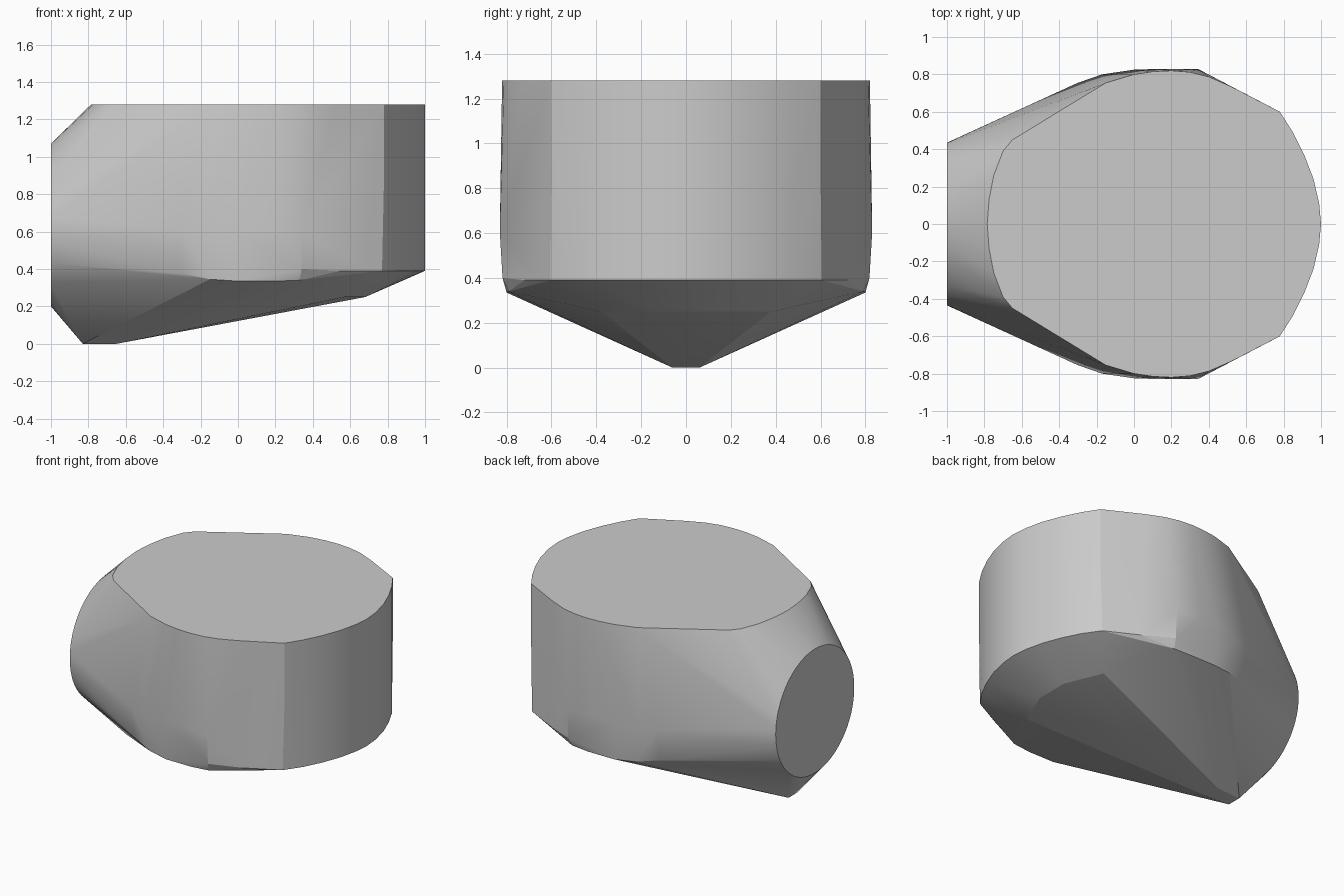
import bpy, bmesh, math

if "Cube" in bpy.data.objects:
    bpy.data.objects.remove(bpy.data.objects["Cube"])

# Half outlines (y >= 0), mirrored across the centre plane
top_rim = [(-.785, 0), (-.775, .13), (-.75, .26), (-.70, .39), (-.65, .45), (-.15, .755),
           (0, .80), (.1, .815), (.2, .82), (.3, .812), (.4, .787), (.52, .735), (.78, .60),
           (.85, .49), (.91, .37), (.96, .24), (.99, .11), (1, 0)]
low_rim = [(1, 0), (.99, .11), (.96, .24), (.91, .37), (.85, .49), (.77, .605), (.70, .642), (.55, .72)]
belly = [(.78, .60, .85), (.34, .83, .60), (.34, .818, .40), (.33, .79, .34),
         (.15, .83, .62), (.2, .80, .335), (0, .80, .335), (0, .825, .6),
         (-.17, .80, .58), (-.15, .77, .345), (-.30, .755, .60), (-.30, .71, .375)]
keel = [(-.83, .05, 0), (-.65, .06, 0), (.68, .12, .25), (.57, .38, .25)]

points = [(x, y, 1.28) for x, y in top_rim] + [(x, y, .39) for x, y in low_rim] + belly + keel
points += [(x, -y, z) for x, y, z in points if y > 0]

# Round flat face on the left end
sides = 64
for i in range(sides):
    a = 2 * math.pi * i / sides
    points.append((-1, .435 * math.cos(a), .635 + .435 * math.sin(a)))

# Wrap everything in one convex skin
bm = bmesh.new()
for p in points:
    bm.verts.new(p)
result = bmesh.ops.convex_hull(bm, input=bm.verts[:])
loose = [v for v in bm.verts if not v.link_faces]
bmesh.ops.delete(bm, geom=loose, context='VERTS')
bmesh.ops.dissolve_limit(bm, angle_limit=math.radians(.5), verts=bm.verts[:], edges=bm.edges[:])
bmesh.ops.recalc_face_normals(bm, faces=bm.faces[:])

mesh = bpy.data.meshes.new("faceted_body")
bm.to_mesh(mesh)
bm.free()
body = bpy.data.objects.new("faceted_body", mesh)
bpy.context.collection.objects.link(body)
bpy.context.view_layer.objects.active = body
body.select_set(True)
bpy.ops.object.shade_smooth_by_angle(angle=math.radians(12))
